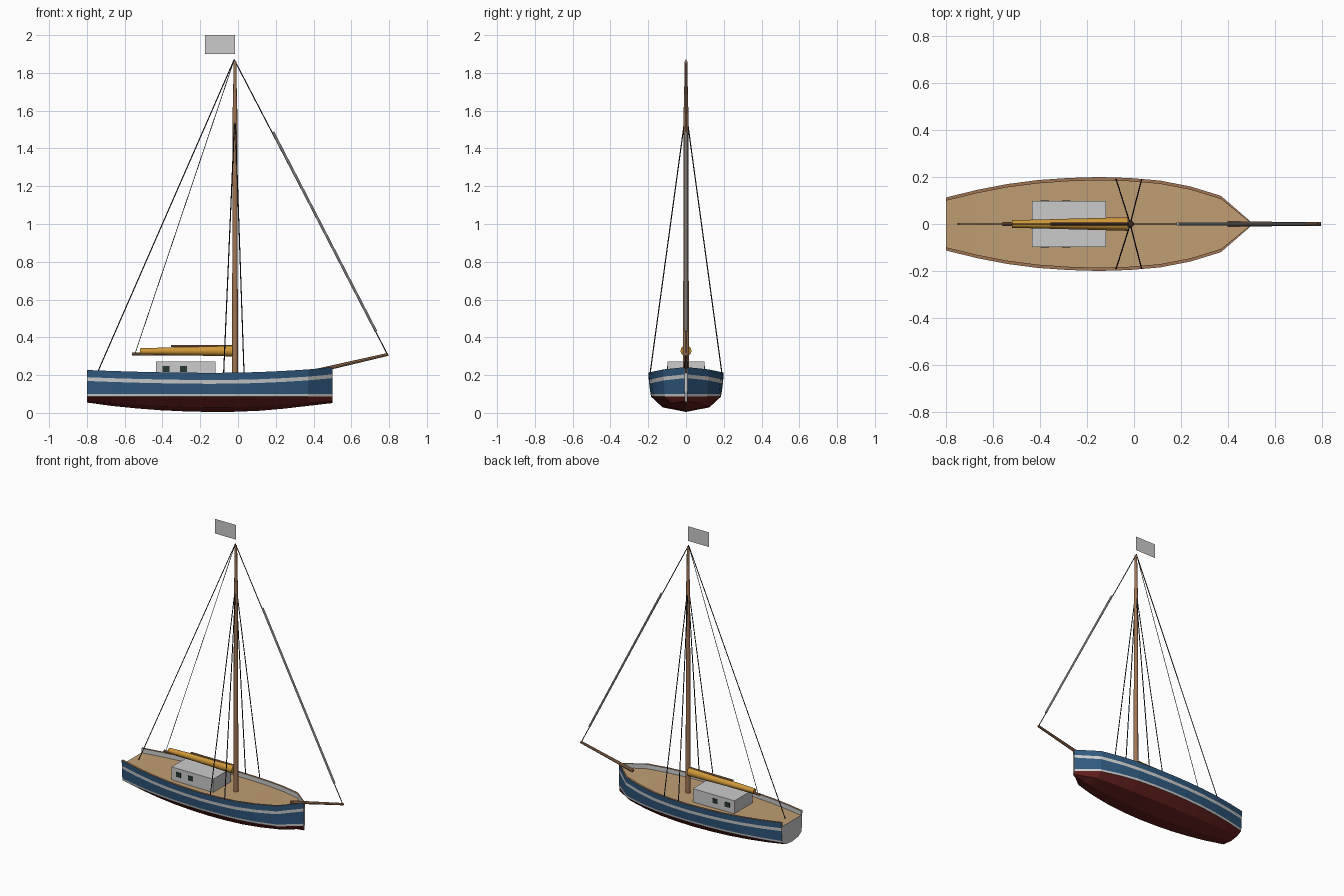
import bpy, bmesh
from mathutils import Vector

if "Cube" in bpy.data.objects:
    bpy.data.objects.remove(bpy.data.objects["Cube"])


def mat(name, r, g, b):
    m = bpy.data.materials.new(name)
    m.diffuse_color = (r, g, b, 1)
    m.use_nodes = True
    m.node_tree.nodes["Principled BSDF"].inputs["Base Color"].default_value = m.diffuse_color
    return m


BLUE = mat("blue_paint", 0.03, 0.1, 0.21)
RED = mat("red_bottom", 0.14, 0.016, 0.014)
WHITE = mat("white_paint", 0.8, 0.8, 0.78)
WOOD = mat("wood", 0.35, 0.18, 0.09)
DECK = mat("deck_wood", 0.52, 0.34, 0.17)
CANVAS = mat("canvas", 0.62, 0.31, 0.04)
ROPE = mat("rope", 0.015, 0.015, 0.015)
GLASS = mat("glass", 0.02, 0.04, 0.03)


def make(name, bm, mats):
    me = bpy.data.meshes.new(name)
    bmesh.ops.recalc_face_normals(bm, faces=bm.faces)
    bm.to_mesh(me)
    bm.free()
    for m in mats:
        if m:
            me.materials.append(m)
    ob = bpy.data.objects.new(name, me)
    bpy.context.collection.objects.link(ob)
    return ob


def spar(name, a, b, r1, r2, m=None, sides=8):
    a, b = Vector(a), Vector(b)
    bm = bmesh.new()
    bmesh.ops.create_cone(bm, cap_ends=True, segments=sides, radius1=r1, radius2=r2, depth=(b - a).length)
    ob = make(name, bm, [m])
    ob.location = (a + b) / 2
    ob.rotation_euler = (b - a).to_track_quat('Z', 'Y').to_euler()
    if sides > 6:
        bpy.context.view_layer.objects.active = ob
        ob.select_set(True)
        bpy.ops.object.shade_smooth_by_angle()
        ob.select_set(False)
    return ob


def box(name, lo, hi, m=None):
    bm = bmesh.new()
    bmesh.ops.create_cube(bm, size=1)
    for v in bm.verts:
        v.co = [(l + h) / 2 + c * (h - l) for l, h, c in zip(lo, hi, v.co)]
    return make(name, bm, [m])


# Hull stations: half beam, sheer height, keel height
xs = [-0.8 + 0.13 * i for i in range(11)]
beam = [.113, .145, .17, .187, .196, .2, .196, .185, .16, .12, .007]
sheer = [.227, .222, .218, .215, .213, .212, .213, .216, .222, .23, .242]
keel = [.055, .037, .024, .014, .008, .005, .006, .011, .022, .037, .052]


def half_section(w, s, k):
    inner = max(w - 0.014, 0.002)
    return [(inner, s - 0.03), (inner, s), (w, s), (.985 * w, s - .038), (.975 * w, s - .058),
            (.94 * w, .1), (.925 * w, .086), (.62 * w, k + .3 * (.086 - k)), (0, k)]


# Hull shell with painted bands, capped by transom and stem
bands = [WHITE, WOOD, BLUE, WHITE, BLUE, WHITE, RED, RED]
slots = [BLUE, RED, WHITE, WOOD]
idx = [slots.index(m) for m in bands]
idx += idx[::-1]
bm = bmesh.new()
rows = []
for x, w, s, k in zip(xs, beam, sheer, keel):
    half = half_section(w, s, k)
    loop = half + [(-y, z) for y, z in half[-2::-1]]
    rows.append([bm.verts.new((x, y, z)) for y, z in loop])
for a, b in zip(rows, rows[1:]):
    for j in range(len(a) - 1):
        bm.faces.new((a[j], a[j + 1], b[j + 1], b[j])).material_index = idx[j]
for row in (rows[0], rows[-1]):
    bm.faces.new(row).material_index = 2
make("hull", bm, slots)

# Deck
bm = bmesh.new()
rows = []
for x, w, s in zip(xs, beam, sheer):
    y = max(w - 0.014, 0.002)
    rows.append([bm.verts.new((x, q, s - 0.03)) for q in (-y, y)])
for a, b in zip(rows, rows[1:]):
    bm.faces.new((a[0], b[0], b[1], a[1]))
make("deck", bm, [DECK])

# Cabin and windows
box("cabin", (-.434, -.097, .175), (-.12, .097, .273))
for side in (-1, 1):
    for n, x in enumerate((-.381, -.289)):
        y = side * .098
        box(f"window_{n}_{side}", (x - .018, y - .003, .217), (x + .018, y + .003, .248), GLASS)

# Mast, boom, furled mainsail, gaff and bowsprit
M = -.016
spar("lower_mast", (M, 0, .18), (M, 0, 1.62), .016, .012, WOOD, 12)
spar("topmast", (M, 0, 1.6), (M, 0, 1.86), .0105, .008, WOOD, 12)
spar("boom", (-.56, 0, .312), (M, 0, .312), .008, .01, WOOD)
spar("furled_mainsail", (-.52, 0, .326), (-.028, 0, .328), .016, .029, CANVAS, 12)
spar("gaff", (-.355, 0, .354), (-.03, 0, .353), .006, .007, WOOD)
spar("bowsprit", (.4, 0, .219), (.795, 0, .31), .011, .008, WOOD)

# Furled jib on the forestay
spar("furled_jib", (.185, 0, 1.487), (.73, 0, .432), .007, .007)

# Standing rigging
top = (-.02, 0, 1.87)
spar("forestay", (.79, 0, .312), top, .0028, .0028, ROPE, 6)
spar("backstay", (-.75, 0, .2), top, .0028, .0028, ROPE, 6)
spar("topping_lift", (-.545, 0, .315), top, .0018, .0018, ROPE, 6)
for side in (-1, 1):
    for n, x in enumerate((-.076, .032)):
        spar(f"shroud_{n}_{side}", (x, side * .19, .21), (M, 0, 1.6), .003, .003, ROPE, 6)

# Flag
bm = bmesh.new()
bm.faces.new([bm.verts.new((x, 0, z)) for x, z in ((-.175, 1.9), (M, 1.9), (M, 2), (-.175, 2))])
make("flag", bm, [])
